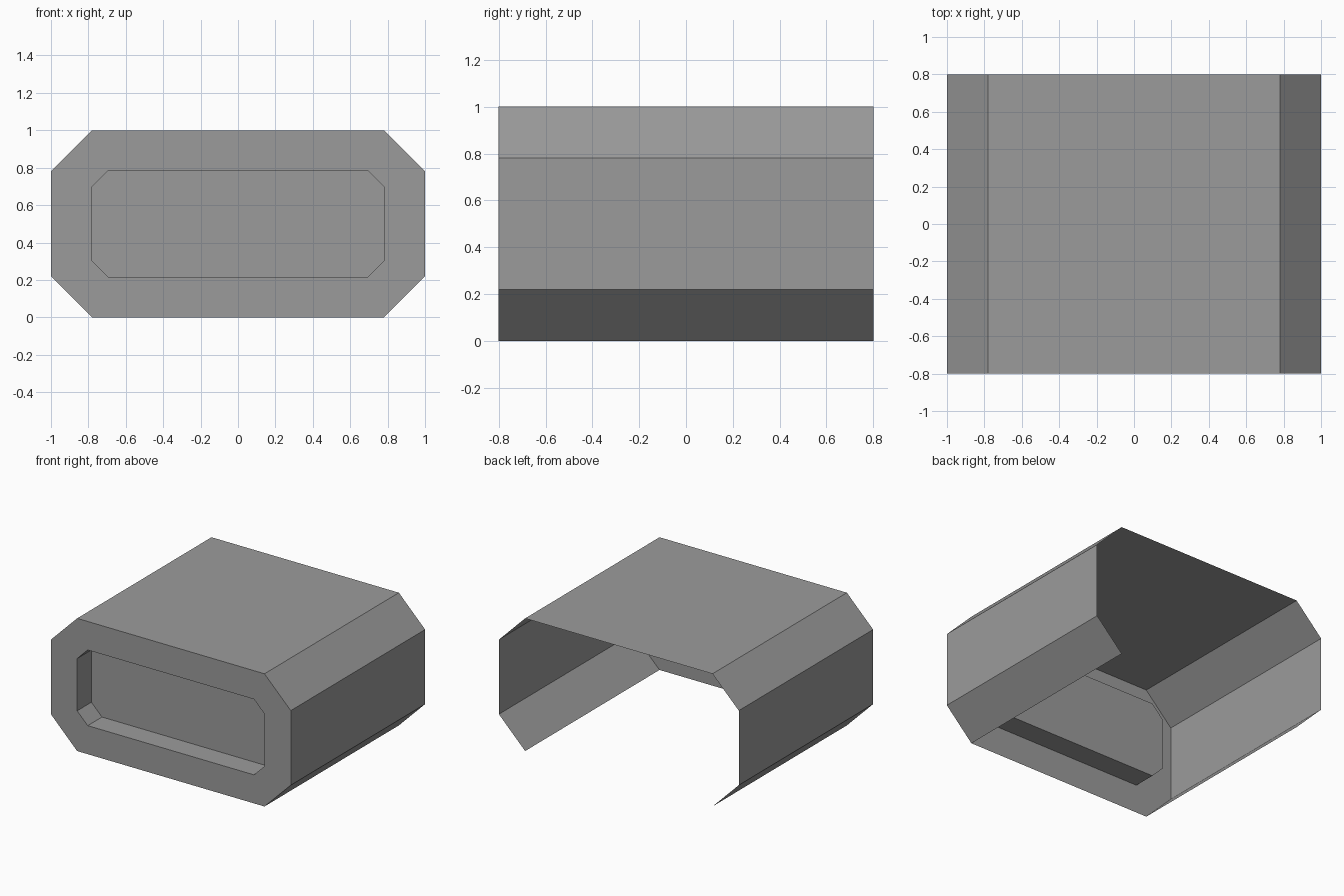
import bpy
import bmesh

if "Cube" in bpy.data.objects:
    bpy.data.objects.remove(bpy.data.objects["Cube"])

FRONT, BACK, DEPTH = -0.8, 0.8, 0.17

grey = bpy.data.materials.new("mid_grey")
grey.diffuse_color = (0.33, 0.33, 0.33, 1.0)
grey.use_nodes = True
grey.node_tree.nodes["Principled BSDF"].inputs["Base Color"].default_value = grey.diffuse_color


def octagon(half_w, z0, z1, cut):
    """Chamfered rectangle in x/z, starting at bottom right, counter-clockwise from the front."""
    right = [(half_w - cut, z0), (half_w, z0 + cut), (half_w, z1 - cut), (half_w - cut, z1)]
    return right + [(-x, z) for x, z in reversed(right)]


def loop(bm, profile, y):
    return [bm.verts.new((x, y, z)) for x, z in profile]


def bridge(bm, a, b, closed=True):
    n = len(a)
    for i in range(n if closed else n - 1):
        j = (i + 1) % n
        bm.faces.new((a[i], a[j], b[j], b[i]))


def finish(bm, name):
    mesh = bpy.data.meshes.new(name)
    bm.to_mesh(mesh)
    bm.free()
    mesh.materials.append(grey)
    obj = bpy.data.objects.new(name, mesh)
    bpy.context.collection.objects.link(obj)
    return obj


outer = octagon(1.0, 0.0, 1.0, 0.219)
inner = octagon(0.781, 0.215, 0.785, 0.088)

# Outer shell: thin sheet, open at the back and underneath
bm = bmesh.new()
bridge(bm, loop(bm, outer, BACK), loop(bm, outer, FRONT), closed=False)
finish(bm, "outer_shell")

# Front frame with a recessed panel
bm = bmesh.new()
rim = loop(bm, outer, FRONT)
lip = loop(bm, inner, FRONT)
floor = loop(bm, inner, FRONT + DEPTH)
bridge(bm, rim, lip)
bridge(bm, lip, floor)
bm.faces.new(floor)
finish(bm, "front_frame")
